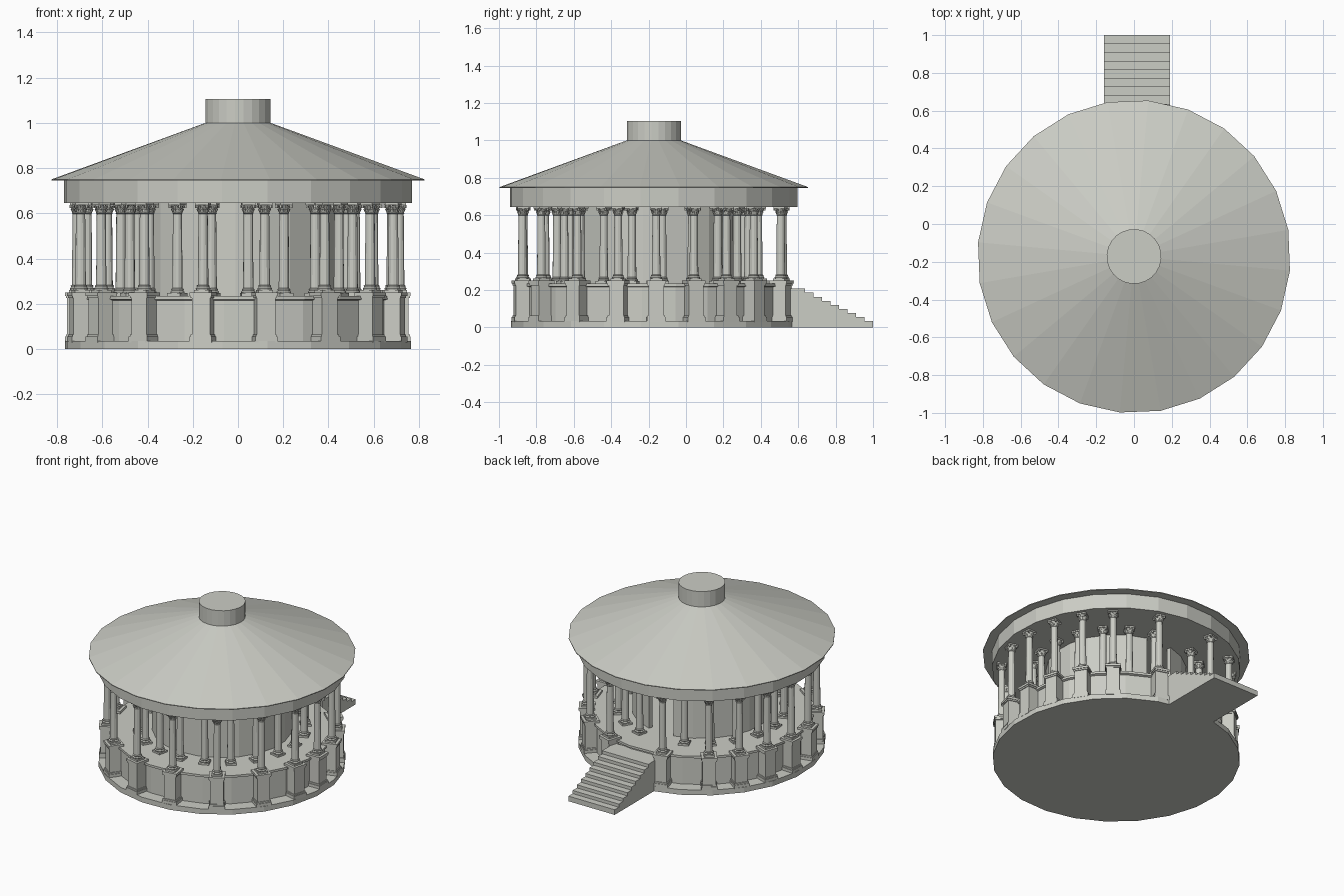
import bpy, bmesh, math
from mathutils import Matrix, Vector

if "Cube" in bpy.data.objects:
    bpy.data.objects.remove(bpy.data.objects["Cube"])

CY = -0.172            # centre of the round building along y
TURN = 9.8             # rotation of the 24-sided rings, degrees
AXIS = 88.5            # direction of the entrance, degrees

stone = bpy.data.materials.new("pale_stone")
stone.diffuse_color = (0.60, 0.61, 0.56, 1)
stone.use_nodes = True
stone.node_tree.nodes["Principled BSDF"].inputs["Base Color"].default_value = stone.diffuse_color


def finish(bm, name):
    bmesh.ops.recalc_face_normals(bm, faces=bm.faces)
    me = bpy.data.meshes.new(name)
    bm.to_mesh(me)
    bm.free()
    me.materials.append(stone)
    ob = bpy.data.objects.new(name, me)
    bpy.context.collection.objects.link(ob)
    return ob


def lathe(bm, profile, sides, turn=0.0, mat=Matrix()):
    """Closed solid of revolution from (radius, z) points."""
    rings = []
    for r, z in profile:
        rings.append([bm.verts.new(mat @ Vector((
            r * math.cos(math.radians(turn) + math.tau * i / sides),
            r * math.sin(math.radians(turn) + math.tau * i / sides), z)))
            for i in range(sides)])
    for a, b in zip(rings, rings[1:]):
        for i in range(sides):
            j = (i + 1) % sides
            bm.faces.new((a[i], a[j], b[j], b[i]))
    bm.faces.new(rings[0][::-1])
    bm.faces.new(rings[-1])


def box(bm, w, d, z0, z1, mat):
    m = mat @ Matrix.Translation((0, 0, (z0 + z1) / 2)) @ Matrix.Diagonal((w, d, z1 - z0, 1))
    bmesh.ops.create_cube(bm, size=1, matrix=m)


def spot(radius, deg):
    """Placement on the ring, local x pointing outward."""
    a = math.radians(deg)
    return (Matrix.Translation((radius * math.cos(a), CY + radius * math.sin(a), 0))
            @ Matrix.Rotation(a, 4, 'Z'))


def column(bm, m, z0):
    # plinth, moulded base, shaft and bell
    box(bm, 0.066, 0.066, z0, z0 + 0.012, m)
    lathe(bm, [(0.031, z0 + 0.012), (0.033, z0 + 0.018), (0.027, z0 + 0.024),
               (0.029, z0 + 0.030), (0.0235, z0 + 0.034), (0.0205, 0.598),
               (0.024, 0.601), (0.021, 0.605), (0.022, 0.622), (0.029, 0.635)], 12, 15, m)
    # two tiers of leaves and corner scrolls
    for tier, (za, zb, ra, rb) in enumerate([(0.603, 0.619, 0.021, 0.029),
                                             (0.616, 0.632, 0.022, 0.033)]):
        for k in range(8):
            t = m @ Matrix.Rotation(math.radians(45 * k + 22.5 * tier), 4, 'Z')
            w = 0.006
            pts = [(ra, -w, za), (ra, w, za), (rb, w, zb), (rb, -w, zb),
                   (rb - 0.006, -w, zb + 0.001), (rb - 0.006, w, zb + 0.001)]
            v = [bm.verts.new(t @ Vector(p)) for p in pts]
            for f in ((0, 1, 2, 3), (3, 2, 5, 4), (1, 0, 4, 5), (0, 3, 4), (1, 5, 2)):
                bm.faces.new([v[i] for i in f])
    for k in range(4):
        t = m @ Matrix.Rotation(math.radians(45 + 90 * k), 4, 'Z') @ Matrix.Translation((0.034, 0, 0))
        box(bm, 0.012, 0.008, 0.624, 0.637, t)
    # abacus
    box(bm, 0.060, 0.060, 0.636, 0.647, m)


def ring_part(name, profile, sides=24, turn=TURN):
    bm = bmesh.new()
    lathe(bm, profile, sides, turn, Matrix.Translation((0, CY, 0)))
    return finish(bm, name)


# Round masses
ring_part("base_slab", [(0.768, 0), (0.768, 0.035)])
ring_part("podium", [(0.685, 0.03), (0.685, 0.215), (0.70, 0.22), (0.70, 0.235)])
ring_part("entablature", [(0.772, 0.645), (0.772, 0.746)])
ring_part("roof", [(0.829, 0.745), (0.829, 0.75), (0.145, 1.0)])
ring_part("roof_drum", [(0.145, 0.99), (0.145, 1.105)])

# Outer ring: half of the angles from the entrance axis, mirrored
outer = [16.5, 40, 55.5, 71, 87.5, 104, 123.5, 146, 169]
ped, cols = bmesh.new(), bmesh.new()
for d in outer:
    for s in (-1, 1):
        m = spot(0.713, AXIS + s * d)
        box(ped, 0.100, 0.100, 0.03, 0.055, m)
        box(ped, 0.092, 0.092, 0.055, 0.065, m)
        box(ped, 0.082, 0.082, 0.065, 0.225, m)
        box(ped, 0.092, 0.092, 0.225, 0.235, m)
        box(ped, 0.100, 0.100, 0.235, 0.250, m)
        column(cols, m, 0.250)
finish(ped, "pedestals")
finish(cols, "outer_columns")

# Inner ring of twenty columns, one left out for the entrance
bm = bmesh.new()
for k in range(20):
    deg = -85 + 18 * k
    if k != 10:
        column(bm, spot(0.52, deg), 0.235)
finish(bm, "inner_columns")

# Round chamber wall, open toward the stairs
bm = bmesh.new()
n, half_door = 20, 12.5
loops = []
for i in range(n + 1):
    a = math.radians(AXIS + half_door + (360 - 2 * half_door) * i / n)
    loops.append([bm.verts.new((r * math.cos(a), CY + r * math.sin(a), z))
                  for r, z in ((0.435, 0.23), (0.435, 0.65), (0.405, 0.65), (0.405, 0.23))])
for a, b in zip(loops, loops[1:]):
    for i in range(4):
        j = (i + 1) % 4
        bm.faces.new((a[i], b[i], b[j], a[j]))
bm.faces.new(loops[0])
bm.faces.new(loops[-1][::-1])
finish(bm, "chamber_wall")

# Solid staircase extruded from its stepped side profile
pts = [(0.50, 0.0), (1.0, 0.0)]
steps, rise, tread = 9, 0.0215, 0.0455
for k in range(steps):
    z = 0.035 + rise * k
    pts += [(1.0 - tread * k, z), (1.0 - tread * (k + 1), z)]
pts[-1] = (0.50, pts[-1][1])
bm = bmesh.new()
left = [bm.verts.new((-0.16, y, z)) for y, z in pts]
right = [bm.verts.new((0.19, y, z)) for y, z in pts]
for i in range(len(pts)):
    j = (i + 1) % len(pts)
    bm.faces.new((left[i], left[j], right[j], right[i]))
bm.faces.new(left[::-1])
bm.faces.new(right)
finish(bm, "stairs")
